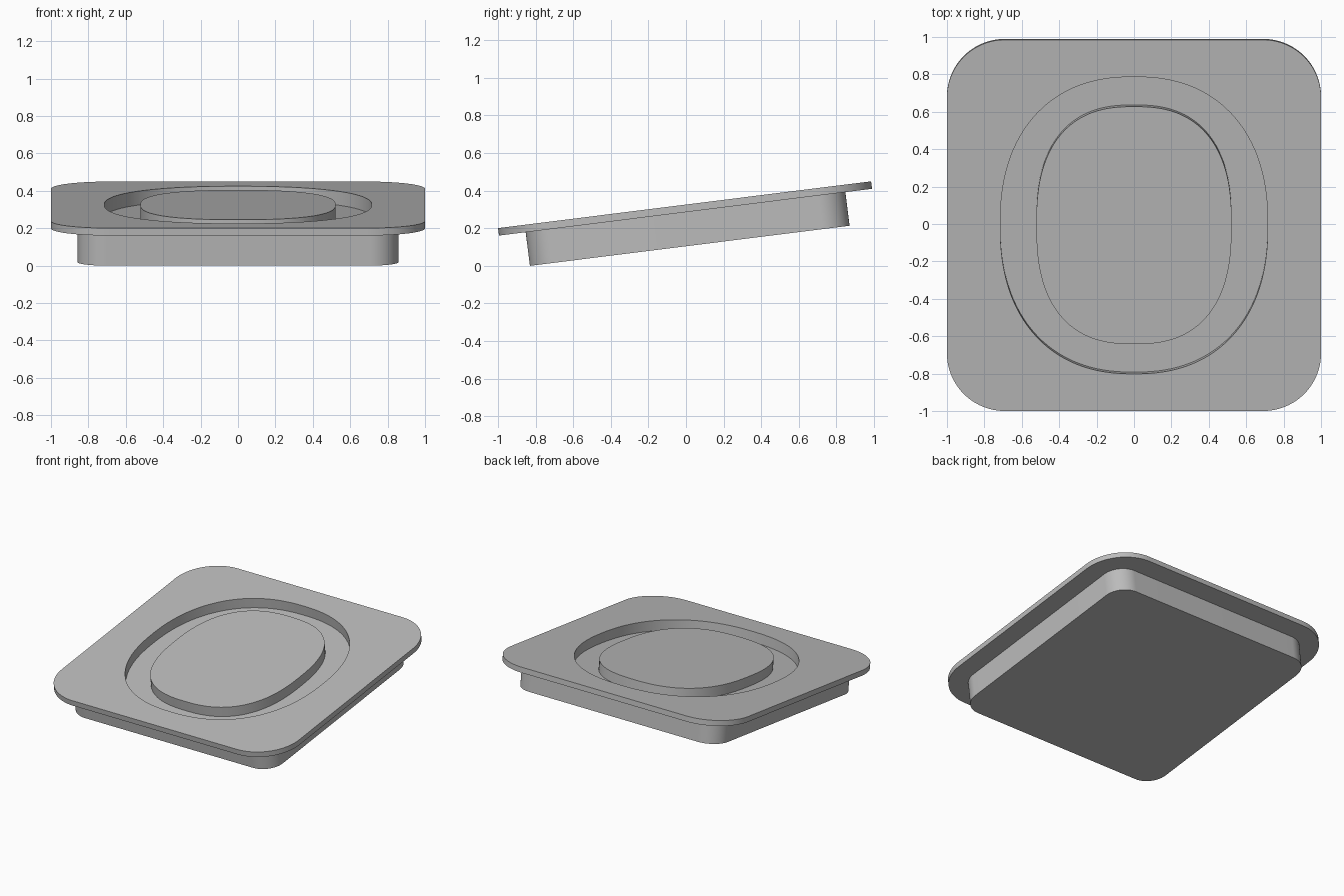
import bpy, bmesh
from math import sin, cos, pi, radians, copysign
from mathutils import Matrix

if "Cube" in bpy.data.objects:
    bpy.data.objects.remove(bpy.data.objects["Cube"], do_unlink=True)

STEPS = 32                       # points per quarter outline
TILT = Matrix.Translation((0, -0.0075, 0.325)) @ Matrix.Rotation(radians(7.15), 4, "X")

grey = bpy.data.materials.new("light_grey")
grey.use_nodes = True
colour = (0.5, 0.5, 0.5, 1)
grey.diffuse_color = colour
grey.node_tree.nodes["Principled BSDF"].inputs["Base Color"].default_value = colour


def rounded_square(half, radius):
    """Outline of a square with arc corners."""
    points = []
    for quarter in range(4):
        turn = quarter * pi / 2
        sx, sy = ((1, 1), (-1, 1), (-1, -1), (1, -1))[quarter]
        for i in range(STEPS):
            a = turn + pi / 2 * i / (STEPS - 1)
            points.append((sx * (half - radius) + radius * cos(a),
                           sy * (half - radius) + radius * sin(a)))
    return points


def soft_oval(half_x, half_y, power):
    """Outline of a slightly squared oval."""
    points = []
    for i in range(4 * STEPS):
        a = 2 * pi * (i + 0.5) / (4 * STEPS)
        r = (abs(cos(a)) ** power + abs(sin(a)) ** power) ** (-1 / power)
        points.append((half_x * r * cos(a), half_y * r * sin(a)))
    return points


def loft(name, sections):
    """Skin a stack of (outline, height) sections and cap both ends."""
    bm = bmesh.new()
    rings = [[bm.verts.new((x, y, z)) for x, y in outline] for outline, z in sections]
    for low, high in zip(rings, rings[1:]):
        for i in range(len(low)):
            j = (i + 1) % len(low)
            bm.faces.new((low[i], low[j], high[j], high[i]))
    bm.faces.new(rings[0][::-1])
    bm.faces.new(rings[-1])
    bmesh.ops.recalc_face_normals(bm, faces=bm.faces)
    bm.transform(TILT)
    mesh = bpy.data.meshes.new(name)
    bm.to_mesh(mesh)
    bm.free()
    mesh.materials.append(grey)
    obj = bpy.data.objects.new(name, mesh)
    bpy.context.collection.objects.link(obj)
    bpy.ops.object.select_all(action="DESELECT")
    obj.select_set(True)
    bpy.context.view_layer.objects.active = obj
    bpy.ops.object.shade_smooth_by_angle(angle=radians(30))
    return obj


base = rounded_square(0.857, 0.15)
flange = rounded_square(1.0, 0.31)
recess = soft_oval(0.715, 0.80, 2.3)
pad = soft_oval(0.522, 0.64, 2.5)

# Tray: base block, overhanging flange and sunken oval recess
loft("tray", [(base, -0.22), (base, -0.04), (flange, -0.04), (flange, 0),
              (recess, 0), (recess, -0.075)])

# Raised centre pad, level with the flange
loft("centre_pad", [(pad, -0.075), (pad, 0)])
